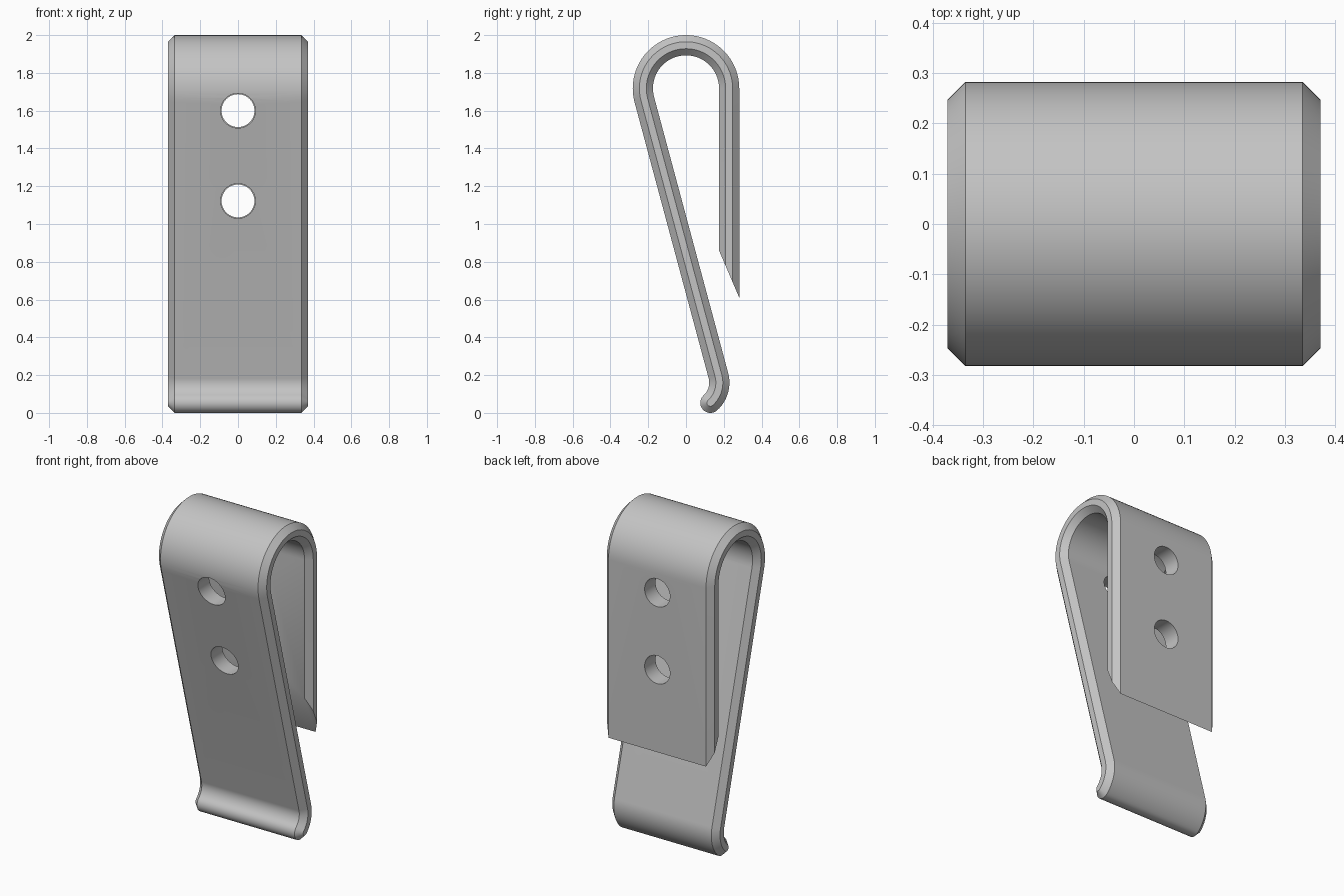
import bpy, bmesh
from math import radians, cos, sin, tan

cube = bpy.data.objects.get("Cube")
if cube:
    bpy.data.objects.remove(cube, do_unlink=True)

HALF_T = 0.0535         # half of the strip thickness
CHAMFER = 0.035
HALF_W = 0.37
LEAN = 15               # tilt of the front leg in degrees
TOP, TOP_R = (0.0, 1.718), 0.2285
TOE, TOE_R = (0.033, 0.16), 0.1435
TOE_END = -48

steel = bpy.data.materials.new("grey_steel")
steel.use_nodes = True
colour = (0.55, 0.55, 0.55, 1)
steel.diffuse_color = colour
bsdf = next(n for n in steel.node_tree.nodes if n.type == 'BSDF_PRINCIPLED')
bsdf.inputs["Base Color"].default_value = colour


def arc(centre, r, a, b, n):
    """Points (y, z) along an arc from angle a to angle b."""
    angles = [radians(a + (b - a) * i / n) for i in range(n + 1)]
    return [(centre[0] + r * cos(t), centre[1] + r * sin(t)) for t in angles]


def outline(t):
    """Side outline of the bent strip for half thickness t."""
    def cut(y):         # slanted end of the back leg
        return (y, 0.61 + (0.282 - y) * 2.33)
    tip = arc(TOE, TOE_R, TOE_END, TOE_END, 1)[0]
    pts = [cut(TOP_R + t)]
    pts += arc(TOP, TOP_R + t, 0, 180 + LEAN, 40)
    pts += arc(TOE, TOE_R - t, LEAN, TOE_END, 14)
    pts += arc(tip, t, TOE_END + 180, TOE_END + 360, 14)[1:-1]
    pts += arc(TOE, TOE_R + t, TOE_END, LEAN, 14)
    pts += arc(TOP, TOP_R - t, 180 + LEAN, 0, 40)
    pts.append(cut(TOP_R - t))
    return pts


# Bent strip with chamfered long edges, lofted across its width
bm = bmesh.new()
stations = [(-HALF_W, CHAMFER), (-HALF_W + CHAMFER, 0),
            (HALF_W - CHAMFER, 0), (HALF_W, CHAMFER)]
rings = [[bm.verts.new((x, y, z)) for y, z in outline(HALF_T - inset)]
         for x, inset in stations]
for a, b in zip(rings, rings[1:]):
    for i in range(len(a)):
        j = (i + 1) % len(a)
        bm.faces.new((a[i], a[j], b[j], b[i]))
bm.faces.new(rings[0])
bm.faces.new(rings[-1])
bmesh.ops.recalc_face_normals(bm, faces=bm.faces[:])
mesh = bpy.data.meshes.new("belt_clip")
bm.to_mesh(mesh)
bm.free()
mesh.materials.append(steel)
clip = bpy.data.objects.new("belt_clip", mesh)
bpy.context.collection.objects.link(clip)


# Two screw holes, slightly wider through the front leg
def drill(z, y, radius):
    bpy.ops.mesh.primitive_cylinder_add(vertices=48, radius=radius, depth=0.36,
                                        location=(0, y, z), rotation=(radians(90), 0, 0))
    cutter = bpy.context.object
    cutter.name = "hole_cutter"
    cutter.hide_render = True
    cutter.data.materials.append(steel)
    bpy.ops.object.select_all(action='DESELECT')
    clip.select_set(True)
    bpy.context.view_layer.objects.active = clip
    mod = clip.modifiers.new("hole", 'BOOLEAN')
    mod.operation = 'DIFFERENCE'
    mod.solver = 'EXACT'
    mod.object = cutter
    bpy.ops.object.modifier_apply(modifier=mod.name)
    bpy.data.objects.remove(cutter, do_unlink=True)


for z in (1.60, 1.122):
    drill(z, -0.12, 0.092)
    drill(z, 0.26, 0.087)

bpy.ops.object.shade_smooth_by_angle(angle=radians(30))
